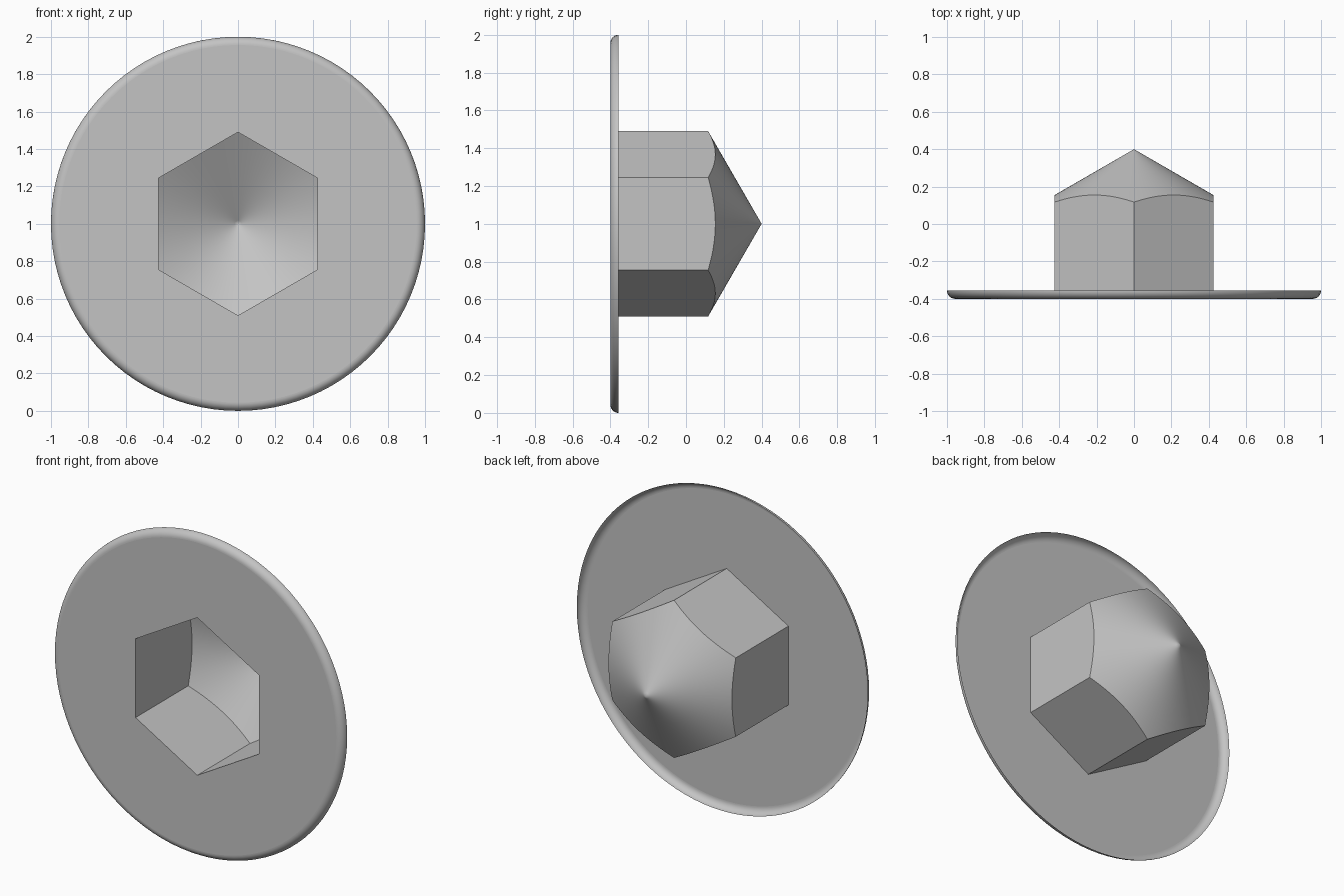
import bpy, bmesh
from math import sin, cos, tan, pi, radians

cube = bpy.data.objects.get("Cube")
if cube:
    bpy.data.objects.remove(cube, do_unlink=True)

SIDES, STEPS = 6, 16            # hexagon sides, segments per side
COUNT = SIDES * STEPS
FRONT, TIP = -0.4, 0.4          # depth of the flange face and the cone tip
CORNER = 0.49                   # hexagon corner radius
APOTHEM = CORNER * cos(pi / SIDES)
RIM = 0.044                     # flange edge rounding

grey = bpy.data.materials.new("plain grey")
grey.use_nodes = True
colour = (0.55, 0.55, 0.55, 1)
grey.diffuse_color = colour
grey.node_tree.nodes["Principled BSDF"].inputs["Base Color"].default_value = colour


def point(bm, radius, i, y):
    a = pi / 2 + 2 * pi * i / COUNT
    return bm.verts.new((radius * cos(a), y, 1 + radius * sin(a)))


def ring(bm, radius, y):
    return [point(bm, radius, i, y) for i in range(COUNT)]


def hexagon(bm):
    return [point(bm, CORNER, k * STEPS, FRONT) for k in range(SIDES)]


def bridge(bm, inner, outer):
    for i in range(COUNT):
        j = (i + 1) % COUNT
        bm.faces.new((inner[i], outer[i], outer[j], inner[j])).smooth = True


def side_faces(bm, corners, loop, inside):
    # One flat face between each hexagon side and its stretch of the loop
    for k in range(SIDES):
        pair = [corners[k], corners[(k + 1) % SIDES]]
        arc = [loop[(k * STEPS + s) % COUNT] for s in range(STEPS + 1)]
        bm.faces.new(pair + arc[::-1] if inside else arc + pair[::-1])


def finish(bm, name):
    # Keep the borders between flat and curved faces crisp
    for e in bm.edges:
        e.smooth = all(f.smooth for f in e.link_faces)
    mesh = bpy.data.meshes.new(name)
    bm.to_mesh(mesh)
    bm.free()
    mesh.materials.append(grey)
    bpy.context.collection.objects.link(bpy.data.objects.new(name, mesh))


# Flange: thin open sheet with a hexagonal hole and a rolled edge
bm = bmesh.new()
loop = ring(bm, 1 - RIM, FRONT)
side_faces(bm, hexagon(bm), loop, False)
for s in range(1, 11):
    t = s / 10 * pi / 2
    outer = ring(bm, 1 - RIM + RIM * sin(t), FRONT + RIM * (1 - cos(t)))
    bridge(bm, loop, outer)
    loop = outer
finish(bm, "flange")

# Hexagonal socket: flat walls that meet a cone along curved edges
bm = bmesh.new()
slope = tan(radians(30))
radii = [APOTHEM / cos((i % STEPS / STEPS - 0.5) * pi / 3) for i in range(COUNT)]


def cone_ring(scale):
    return [point(bm, r * scale, i, TIP - r * scale * slope) for i, r in enumerate(radii)]


loop = cone_ring(1)
side_faces(bm, hexagon(bm), loop, True)
for scale in (0.5, 0.2, 0.04):
    inner = cone_ring(scale)
    bridge(bm, inner, loop)
    loop = inner
tip = point(bm, 0, 0, TIP)
for i in range(COUNT):
    bm.faces.new((tip, loop[i], loop[(i + 1) % COUNT])).smooth = True
finish(bm, "hex_socket")
